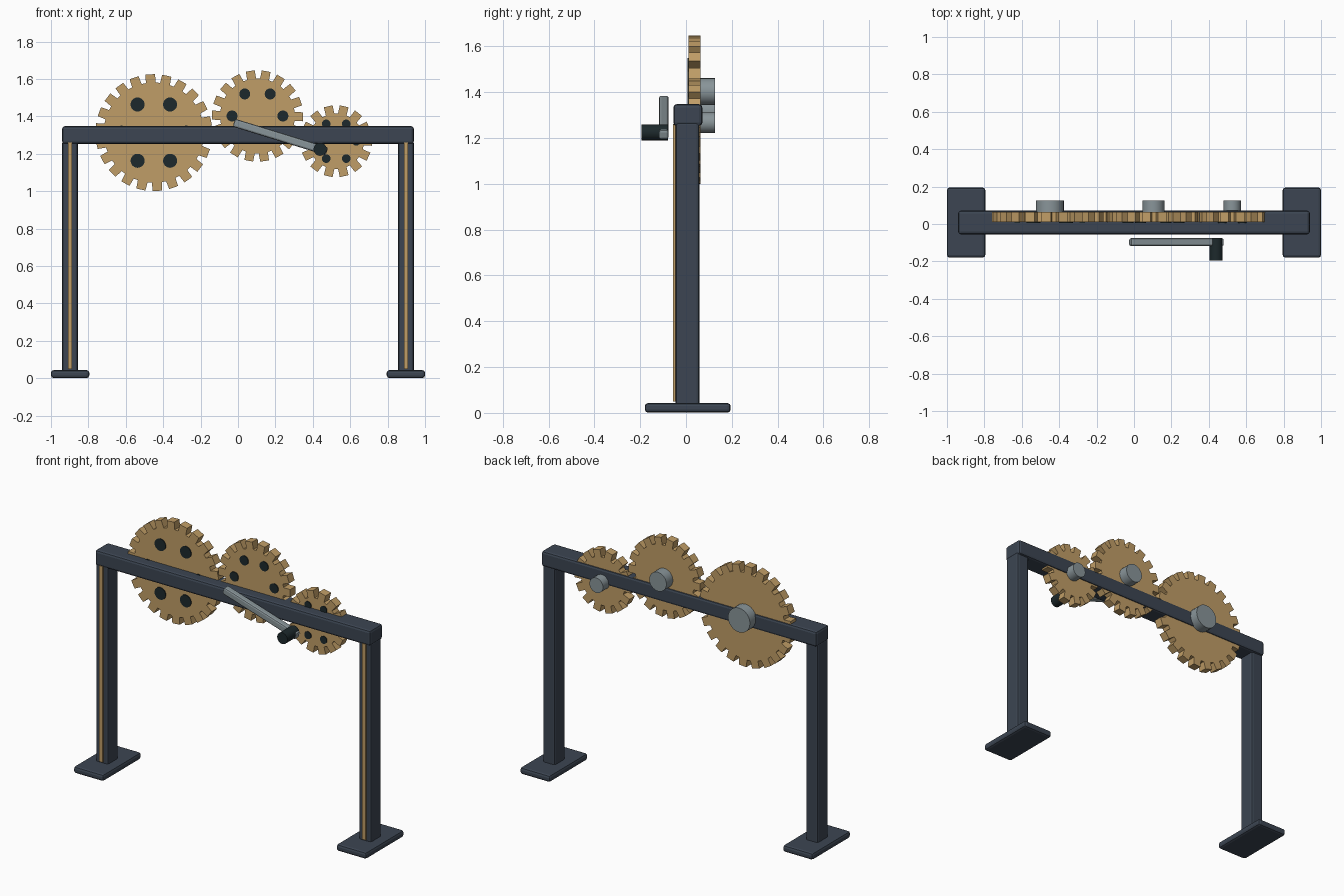
import bpy
import bmesh
from math import cos, sin, pi, radians, atan2, hypot
from mathutils import Matrix

if "Cube" in bpy.data.objects:
    bpy.data.objects.remove(bpy.data.objects["Cube"], do_unlink=True)


def material(name, rgb):
    m = bpy.data.materials.new(name)
    m.use_nodes = True
    m.diffuse_color = (*rgb, 1)
    m.node_tree.nodes["Principled BSDF"].inputs["Base Color"].default_value = (*rgb, 1)
    return m


slate = material("dark slate", (0.045, 0.06, 0.085))
brass = material("warm brass", (0.53, 0.34, 0.135))
steel = material("grey steel", (0.25, 0.3, 0.32))
black = material("near black", (0.012, 0.022, 0.025))


def finish(name, bm, mat):
    bmesh.ops.recalc_face_normals(bm, faces=bm.faces)
    mesh = bpy.data.meshes.new(name)
    bm.to_mesh(mesh)
    bm.free()
    mesh.materials.append(mat)
    ob = bpy.data.objects.new(name, mesh)
    bpy.context.collection.objects.link(ob)
    return ob


def smooth(ob):
    bpy.ops.object.select_all(action="DESELECT")
    ob.select_set(True)
    bpy.context.view_layer.objects.active = ob
    bpy.ops.object.shade_smooth_by_angle(angle=radians(35))


def box(name, centre, size, mat, bevel=0):
    bm = bmesh.new()
    bmesh.ops.create_cube(bm, size=1, matrix=Matrix.Diagonal((*size, 1)))
    if bevel:
        bmesh.ops.bevel(bm, geom=bm.edges[:], offset=bevel, segments=2,
                        profile=0.5, affect="EDGES")
    ob = finish(name, bm, mat)
    ob.location = centre
    return ob


def rod(name, x, z, y0, y1, radius, mat, sides=24):
    """Cylinder along y."""
    bm = bmesh.new()
    bmesh.ops.create_cone(bm, cap_ends=True, segments=sides, radius1=radius,
                          radius2=radius, depth=y1 - y0,
                          matrix=Matrix.Rotation(pi / 2, 4, "X"))
    ob = finish(name, bm, mat)
    ob.location = (x, (y0 + y1) / 2, z)
    smooth(ob)
    return ob


GEAR_FRONT, GEAR_BACK = 0.011, 0.063


def gear(name, x, z, radius, teeth, phase):
    # Toothed wheel extruded from a profile
    bm = bmesh.new()
    root = radius - 0.045
    step = 2 * pi / teeth
    ring = []
    for i in range(teeth):
        for offset, r in ((-0.35, root), (-0.28, radius), (0.28, radius), (0.35, root)):
            a = radians(phase) + (i + offset) * step
            ring.append(bm.verts.new((x + r * cos(a), GEAR_FRONT, z + r * sin(a))))
    face = bm.faces.new(ring)
    out = bmesh.ops.extrude_face_region(bm, geom=[face])
    moved = [v for v in out["geom"] if isinstance(v, bmesh.types.BMVert)]
    bmesh.ops.translate(bm, verts=moved, vec=(0, GEAR_BACK - GEAR_FRONT, 0))
    finish(name, bm, brass)
    # Dark round spots on the front face
    for i in range(6):
        a = i * pi / 3
        rod(f"{name}_spot_{i + 1}", x + 0.555 * radius * cos(a),
            z + 0.555 * radius * sin(a), GEAR_FRONT - 0.005, GEAR_FRONT + 0.003,
            0.12 * radius, black)
    # Axle hub at the back
    rod(name + "_hub", x, z, 0.04, 0.126, 0.24 * radius, steel)


# Frame
box("top_beam", (0, 0.008, 1.3), (1.88, 0.126, 0.095), slate, 0.014)
for side, s in (("left", 1), ("right", -1)):
    box(side + "_post", (s * 0.898, 0.006, 0.65), (0.084, 0.104, 1.24), slate, 0.012)
    box(side + "_foot", (s * 0.8975, 0.0075, 0.022), (0.205, 0.375, 0.042), slate, 0.014)
    box(side + "_inlay", (s * 0.898, -0.05, 0.655), (0.022, 0.012, 1.21), brass)

# Gear train
gear("large_gear", -0.45, 1.313, 0.313, 22, -4.7)
gear("middle_gear", 0.104, 1.402, 0.245, 18, -1)
gear("small_gear", 0.525, 1.267, 0.193, 14, 0)

# Crank arm and grip
x0, z0, x1, z1 = -0.022, 1.366, 0.476, 1.213
arm = box("crank_arm", ((x0 + x1) / 2, -0.097, (z0 + z1) / 2),
          (hypot(x1 - x0, z1 - z0), 0.042, 0.044), steel, 0.01)
arm.rotation_euler.y = -atan2(z1 - z0, x1 - x0)
rod("crank_grip", 0.439, 1.224, -0.195, -0.078, 0.035, black)
